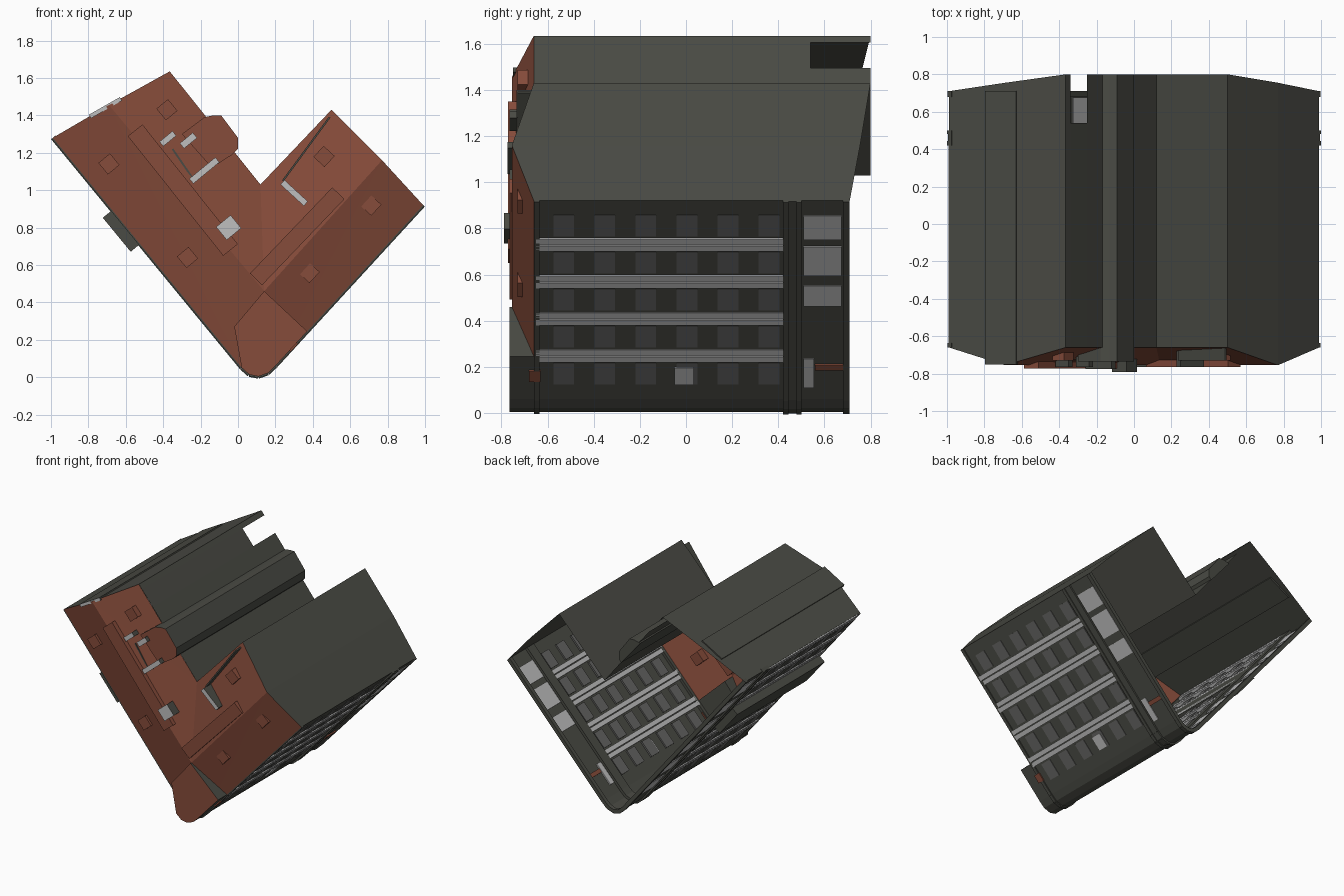
import bpy, bmesh
from mathutils import Vector

cube = bpy.data.objects.get("Cube")
if cube:
    bpy.data.objects.remove(cube)


def material(name, rgb):
    m = bpy.data.materials.new(name)
    m.use_nodes = True
    m.diffuse_color = (*rgb, 1)
    m.node_tree.nodes["Principled BSDF"].inputs["Base Color"].default_value = (*rgb, 1)
    return m


WALL = material("dark wall", (.068, .070, .058))
ROOF = material("red roof", (.24, .072, .043))
STONE = material("pale stone", (.52, .52, .52))
GLASS = material("grey glass", (.13, .13, .125))


def finish(name, bm, mats, recalc=True):
    if recalc:
        bmesh.ops.recalc_face_normals(bm, faces=bm.faces)
    me = bpy.data.meshes.new(name)
    bm.to_mesh(me)
    bm.free()
    for m in mats:
        me.materials.append(m)
    ob = bpy.data.objects.new(name, me)
    bpy.context.collection.objects.link(ob)
    return ob


def prism(bm, pts, y0, y1, cap=0):
    """Extrude an (x, z) outline along y; the face at y0 takes material cap."""
    a = [bm.verts.new((x, y0, z)) for x, z in pts]
    b = [bm.verts.new((x, y1, z)) for x, z in pts]
    bm.faces.new(a).material_index = cap
    bm.faces.new(b)
    for i in range(len(a)):
        j = (i + 1) % len(a)
        bm.faces.new((a[i], a[j], b[j], b[i]))


class Side:
    """Local frame of a wall running from p to q, with its outward direction."""
    def __init__(self, p, q):
        self.p = Vector(p)
        span = Vector(q) - self.p
        self.length = span.length
        self.d = span.normalized()
        self.n = Vector((self.d.y, -self.d.x))

    def box(self, bm, s0, s1, o0, o1, y0, y1, cap=0):
        pts = [self.p + self.d * s + self.n * o
               for s, o in ((s0, o0), (s1, o0), (s1, o1), (s0, o1))]
        prism(bm, pts, y0, y1, cap)


# Wall shell: x, z, eave y, base y
EAVE, LOW, HIGH = -.66, .71, .80
arc = [(.02, .05), (.06, .014), (.11, .004), (.16, .022), (.20, .06)]
left_end, right_end, court = (-.99, 1.28), (.99, .92), (.12, 1.03)
left_top, right_top = (-.365, 1.635), (.5, 1.43)
left_peak, right_peak, joint = (-.69, 1.455), (.77, 1.16), (.14, .46)
RIDGE = -.755
outline = [(*left_end, EAVE, LOW)] + [(*p, EAVE, LOW) for p in arc] + [
    (*right_end, EAVE, LOW), (*right_peak, RIDGE, .755), (*right_top, EAVE, HIGH),
    (*court, EAVE, HIGH), (-.25, 1.495, EAVE, HIGH), (-.25, 1.495, EAVE, .54),
    (-.34, 1.605, EAVE, .54), (-.34, 1.605, EAVE, HIGH),
    (*left_top, EAVE, HIGH), (*left_peak, RIDGE, .755)]
bm = bmesh.new()
for a, b in zip(outline, outline[1:] + outline[:1]):
    if a[:2] != b[:2]:
        bm.faces.new([bm.verts.new(v) for v in (
            (a[0], a[2], a[1]), (b[0], b[2], b[1]), (b[0], b[3], b[1]), (a[0], a[3], a[1]))])
finish("outer_walls", bm, [WALL], False)

# Roof slopes meeting at the ridge
def at(p, y):
    return (p[0], y, p[1])


bm = bmesh.new()
slopes = [
    [at(right_peak, RIDGE), at(joint, RIDGE), at(arc[-1], EAVE), at(right_end, EAVE)],
    [at(right_top, EAVE), at(court, EAVE), at(joint, RIDGE), at(right_peak, RIDGE)],
    [at(court, EAVE), at(left_top, EAVE), at(left_peak, RIDGE), at(joint, RIDGE)],
    [at(left_peak, RIDGE), at(left_end, EAVE), at(arc[0], EAVE), at(joint, RIDGE)],
    [at(joint, RIDGE)] + [at(p, EAVE) for p in arc]]
for loop in slopes:
    f = [bm.verts.new(v) for v in loop]
    for i in range(1, len(f) - 1):
        bm.faces.new((f[0], f[i], f[i + 1]))
bmesh.ops.remove_doubles(bm, verts=bm.verts, dist=.0005)
finish("roof", bm, [ROOF])

# Raised corner attic
bm = bmesh.new()
prism(bm, [joint, (-.02, .27)] + arc + [(.37, .245)], -.765, EAVE, 1)
finish("corner_attic", bm, [WALL, ROOF])

# Stair tower in the courtyard
bm = bmesh.new()
prism(bm, [(-.18, 1.39), (-.13, 1.40), (-.09, 1.40), (0, 1.28), (0, 1.22),
           (-.03, 1.19), (-.14, 1.12), (-.30, 1.30)], -.735, -.6, 1)
prism(bm, [(-.18, 1.39), (-.13, 1.40), (-.09, 1.40), (0, 1.28), (0, 1.22), (-.02, 1.20)],
      -.6, HIGH)
finish("stair_tower", bm, [WALL, ROOF])

# Street facades: windows and pale pilasters
left = Side(left_end, arc[0])
right = Side(arc[-1], right_end)
PITCH, FIRST = .218, .13
for side, label, count in ((left, "left", 7), (right, "right", 5)):
    glass, stone = bmesh.new(), bmesh.new()
    for c in range(count):
        s = FIRST + .02 + PITCH * c
        for row in range(6):
            y = -.53 + .178 * row
            side.box(glass, s - .062, s + .062, -.012, .004, y - .045, y + .045)
        if label == "left" or c > 0:
            for k in (-.024, .014):
                side.box(stone, s - PITCH / 2 + k - .012, s - PITCH / 2 + k + .020,
                         -.02, .008, -.65, .42)
    finish(label + "_windows", glass, [GLASS])
    finish(label + "_pilasters", stone, [STONE])

# Cornice and eaves following the street front
bm = bmesh.new()
street = [left_end] + arc + [right_end]
for p, q in zip(street, street[1:]):
    side = Side(p, q)
    for y0, y1, out in ((.42, .445, .012), (.445, .48, .006), (.48, .50, .012),
                        (EAVE, -.635, .008), (.68, LOW, .008)):
        side.box(bm, 0, side.length, -.02, out, y0, y1)
finish("cornices", bm, [WALL])

# Shop windows
bm = bmesh.new()
for s0, s1 in ((.94, 1.08), (.73, .90), (.55, .67)):
    right.box(bm, s0, s1, -.01, .005, .51, .675)
right.box(bm, .07, .24, -.01, .005, .51, .555)
right.box(bm, .09, .19, -.01, .007, -.05, .03)
for i in range(6):
    left.box(bm, .08 + .24 * i, .24 + .24 * i, -.01, .005, .51, .675)
finish("shop_windows", bm, [STONE])
bm = bmesh.new()
right.box(bm, .175, .205, -.01, .009, .56, .68)
right.box(bm, .11, .17, -.01, .009, -.68, -.63)
finish("red_panels", bm, [ROOF])

# Projecting bay on the left front, chimney stack on the end wall
bm = bmesh.new()
left.box(bm, .50, .735, -.02, .065, -.62, .42)
finish("left_bay", bm, [WALL])
end = Side(left_top, left_end)
bm = bmesh.new()
end.box(bm, .30, .49, -.01, .012, -.75, LOW, 1)
finish("end_wall_stack", bm, [WALL, STONE])

# Skylights
bm = bmesh.new()
for x, z, axis in ((-.69, 1.14, left), (-.38, 1.43, left), (-.27, .64, left),
                   (.38, .56, right), (.71, .92, right), (.46, 1.18, right)):
    f = Side((x, z), Vector((x, z)) + axis.d)
    f.box(bm, -.04, .04, -.04, .04, -.73, -.67, 0)
finish("skylights", bm, [ROOF])

# Long raised roof sections
bm = bmesh.new()
f = Side((-.55, 1.32), (-.04, .68))
f.box(bm, 0, f.length, -.05, .05, -.772, -.68)
f = Side((.10, .52), (.54, .98))
f.box(bm, 0, f.length, -.05, .04, -.765, -.68)
finish("raised_roof", bm, [ROOF])

# Chimneys with pale caps: centre, half length, half width, top
bm = bmesh.new()
for x, z, h, w, top in ((-.375, 1.275, .045, .016, -.765), (-.265, 1.265, .045, .018, -.765),
                        (-.18, 1.105, .09, .017, -.775), (-.05, .80, .05, .045, -.79),
                        (.30, .985, .085, .016, -.765)):
    across = left.n if x < .1 else right.n
    f = Side((x, z), Vector((x, z)) + across)
    f.box(bm, -h, h, -w, w, top, -.66, 1)
finish("chimneys", bm, [WALL, STONE])

# Low rails on the roof
bm = bmesh.new()
for p, q in (((.24, 1.05), (.49, 1.39)), ((-.35, 1.22), (-.24, 1.06))):
    f = Side(p, q)
    f.box(bm, 0, f.length, -.005, .005, -.73, -.66)
finish("roof_rails", bm, [WALL])
